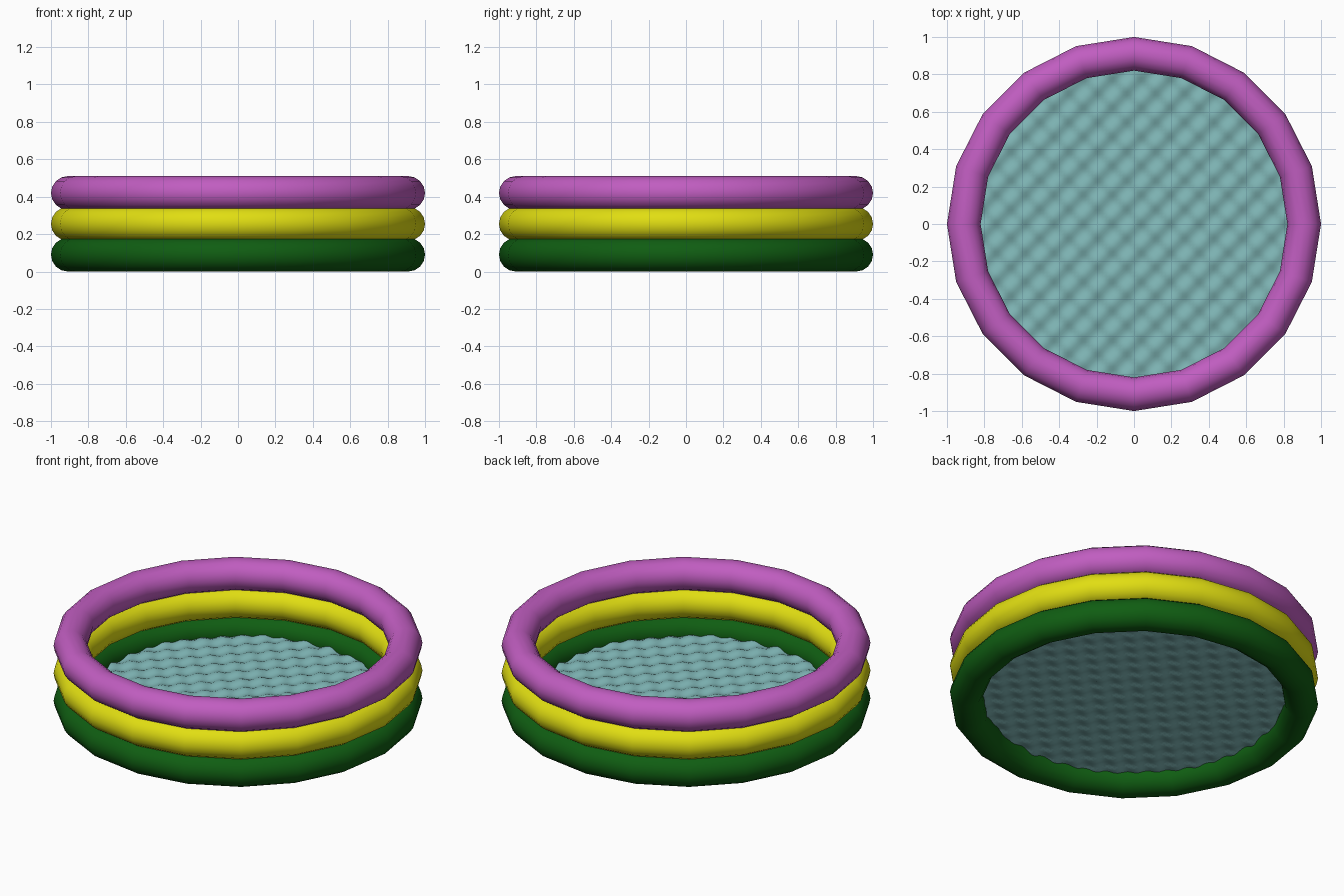
import bpy, bmesh, math
from mathutils import Vector

if "Cube" in bpy.data.objects:
    bpy.data.objects.remove(bpy.data.objects["Cube"])


def finish(obj, name, colour):
    obj.name = name
    mat = bpy.data.materials.new(name + "_vinyl")
    mat.diffuse_color = (*colour, 1)
    mat.use_nodes = True
    mat.node_tree.nodes["Principled BSDF"].inputs["Base Color"].default_value = mat.diffuse_color
    obj.data.materials.append(mat)
    for p in obj.data.polygons:
        p.use_smooth = True


# Three stacked inflated rings
rings = [("bottom_ring", (0.005, 0.11, 0.006)),
         ("middle_ring", (0.75, 0.73, 0.006)),
         ("top_ring", (0.53, 0.11, 0.53))]
for i, (name, colour) in enumerate(rings):
    bpy.ops.mesh.primitive_torus_add(major_segments=20, minor_segments=16,
                                     major_radius=0.91, minor_radius=0.09,
                                     location=(0, 0, 0.09 + 0.165 * i))
    finish(bpy.context.object, name, colour)

# Quilted floor: a fine grid trimmed to a 20-sided disc inside the bottom ring
R, SIDES, PITCH, AMP = 0.89, 20, 0.155, 0.012
bm = bmesh.new()
bmesh.ops.create_grid(bm, x_segments=100, y_segments=100, size=0.93)
for i in range(SIDES):
    a = math.tau * (i + 0.5) / SIDES
    n = Vector((math.cos(a), math.sin(a), 0))
    bmesh.ops.bisect_plane(bm, geom=bm.verts[:] + bm.edges[:] + bm.faces[:],
                           plane_co=n * R * math.cos(math.pi / SIDES),
                           plane_no=n, clear_outer=True)
k = math.tau / PITCH
for v in bm.verts:
    v.co.z = 0.092 + AMP * math.sin(k * v.co.x) * math.sin(k * v.co.y)
mesh = bpy.data.meshes.new("pool_floor")
bm.to_mesh(mesh)
bm.free()
floor = bpy.data.objects.new("pool_floor", mesh)
bpy.context.collection.objects.link(floor)
finish(floor, "pool_floor", (0.21, 0.46, 0.46))
